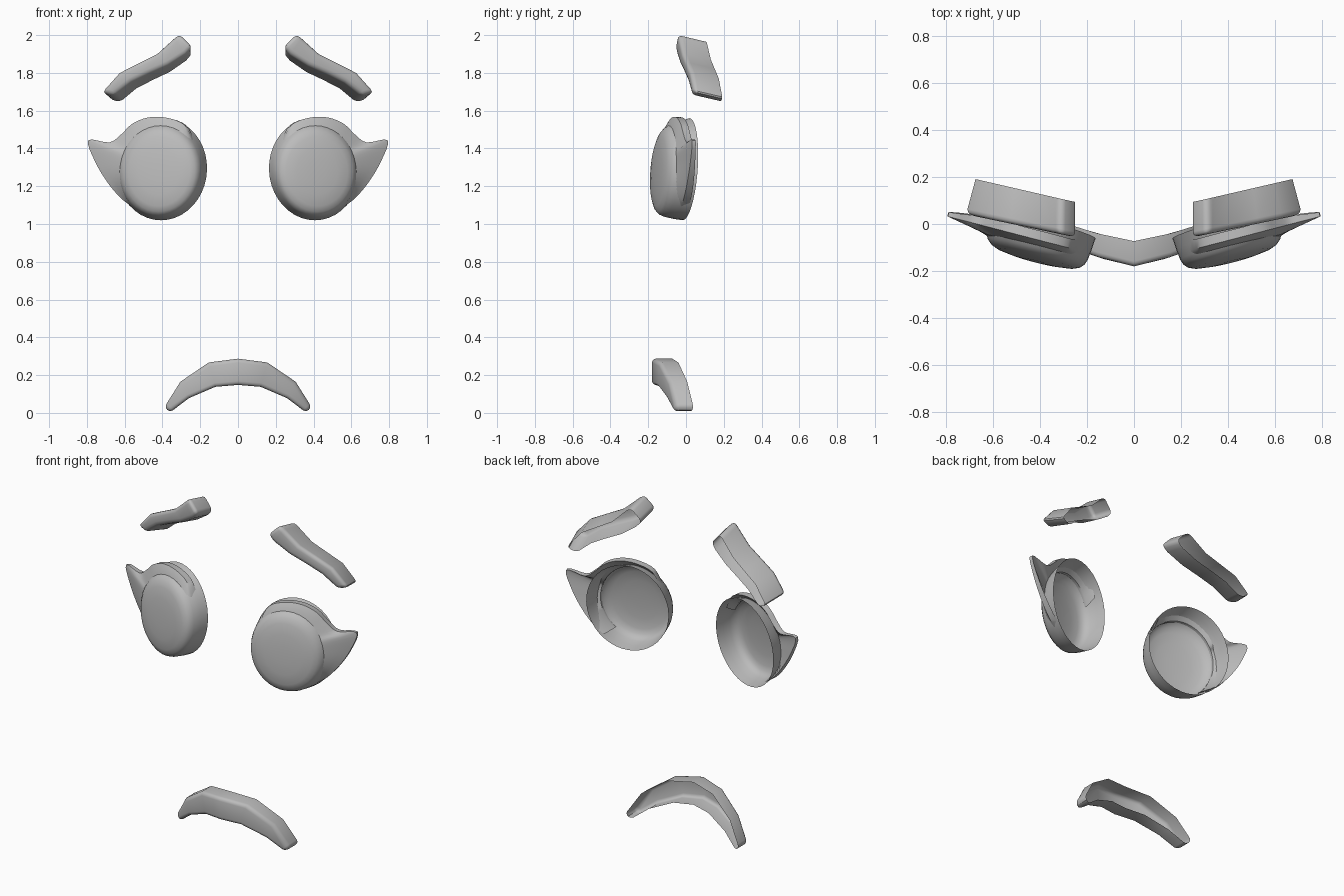
import bpy, bmesh, math
from mathutils import Vector, Matrix

cube = bpy.data.objects.get("Cube")
if cube:
    bpy.data.objects.remove(cube, do_unlink=True)

GREY = (0.5, 0.5, 0.5, 1)
mat = bpy.data.materials.new("plain_grey")
mat.use_nodes = True
mat.diffuse_color = GREY
mat.node_tree.nodes["Principled BSDF"].inputs["Base Color"].default_value = GREY


def finish(name, bm, side=1, angle=40):
    """Turn a bmesh into a smooth shaded object, flipped over x for side -1."""
    bm.normal_update()
    if side < 0:
        bmesh.ops.scale(bm, vec=(-1, 1, 1), verts=bm.verts)
        bmesh.ops.reverse_faces(bm, faces=bm.faces)
    mesh = bpy.data.meshes.new(name)
    bm.to_mesh(mesh)
    bm.free()
    mesh.materials.append(mat)
    ob = bpy.data.objects.new(name, mesh)
    bpy.context.collection.objects.link(ob)
    bpy.ops.object.select_all(action='DESELECT')
    ob.select_set(True)
    bpy.context.view_layer.objects.active = ob
    bpy.ops.object.shade_smooth_by_angle(angle=math.radians(angle))


def bridge(bm, a, b, closed=True):
    n = len(a)
    for i in range(n if closed else n - 1):
        j = (i + 1) % n
        bm.faces.new((a[i], a[j], b[j], b[i]))


def open_back_bar(name, top, bottom, front_y, push, bevel, side=1):
    """Curved bar with a rounded front and an open back."""
    bm = bmesh.new()

    def chain(pts, back):
        return [bm.verts.new(Vector((x, front_y(x), z)) + Vector(push(x)) * back)
                for x, z in pts]
    tf, bf, tb, bb = chain(top, 0), chain(bottom, 0), chain(top, 1), chain(bottom, 1)
    bridge(bm, tf, bf, closed=False)
    bridge(bm, tf + bf[::-1], tb + bb[::-1])
    bmesh.ops.recalc_face_normals(bm, faces=bm.faces)
    sharp = [e for e in bm.edges if e.is_manifold and e.calc_face_angle() > 0.7]
    bmesh.ops.bevel(bm, geom=sharp, offset=bevel, segments=3, profile=0.5,
                    affect='EDGES', clamp_overlap=True)
    finish(name, bm, side)


def spline(pts, steps):
    """Catmull-Rom interpolation through a list of tuples."""
    pts = [Vector(p) for p in pts]
    out = []
    for i in range(len(pts) - 1):
        p0, p1, p2 = pts[max(i - 1, 0)], pts[i], pts[i + 1]
        p3 = pts[min(i + 2, len(pts) - 1)]
        for s in range(steps):
            t = s / steps
            out.append(p1 + (p2 - p0) * (t / 2)
                       + (2 * p0 - 5 * p1 + 4 * p2 - p3) * (t * t / 2)
                       + (3 * p1 - p0 - 3 * p2 + p3) * (t ** 3 / 2))
    return out + [pts[-1]]


# Eye space: x outward, y backward, z up, turned outward and leaned back
eye_frame = (Matrix.Translation((0.403, 0, 1.29))
             @ Matrix.Rotation(math.radians(14.5), 4, 'Z')
             @ Matrix.Rotation(math.radians(-4), 4, 'X'))
RX, RZ = 0.247, 0.271
SKEW = 0.15


def cup_point(r, depth, a):
    """Point on the skewed cup at a share of the rim radius."""
    return (RX * r * math.cos(a) - SKEW * depth, -depth,
            RZ * r * math.sin(a) - SKEW * depth)


# Eye cup profile: share of the rim radius, depth forward
cup_profile = [(1, 0), (0.955, 0.05), (0.905, 0.095), (0.86, 0.118), (0.79, 0.134),
               (0.68, 0.145), (0.45, 0.153), (0.2, 0.157)]


def eye_cup(name, side):
    bm = bmesh.new()
    rings = [[bm.verts.new(cup_point(r, d, k * math.tau / 40)) for k in range(40)]
             for r, d in cup_profile]
    for a, b in zip(rings, rings[1:]):
        bridge(bm, a, b)
    bm.faces.new(rings[-1])
    bmesh.ops.transform(bm, matrix=eye_frame, verts=bm.verts)
    finish(name, bm, side, 60)


# Eyelid stations: angle round the eye, then the outer edge, flaring into a lash
lid_stations = [(150, -.19, .14), (125, -.14, .23), (100, -.04, .268), (78, .06, .268),
                (58, .145, .235), (42, .205, .18), (30, .27, .137), (20, .385, .148),
                (5, .348, .035), (-15, .28, -.075), (-35, .21, -.155), (-52, .15, -.2)]


def eyelid(name, side):
    bm = bmesh.new()
    rows = []
    for deg, u, v in spline(lid_stations, 4):
        a = math.radians(deg)
        flare = max(0, math.hypot(u / RX, v / RZ) - 1)
        thick = 0.04 - 0.02 * min(1, flare / 0.6)
        edge = 0.066 + 0.02 * v / RZ
        front, back = cup_point(0.85, 0.108, a), cup_point(0.85, 0.092, a)
        mid = (front[0] * 0.45 + u * 0.55, -edge - 0.014, front[2] * 0.45 + v * 0.55)
        section = [front, mid, (u, -edge, v), (u, thick - edge, v), back]
        rows.append([bm.verts.new(p) for p in section])
    for a, b in zip(rows, rows[1:]):
        bridge(bm, a, b)
    for end in (rows[0], rows[-1]):
        bm.faces.new(end)
    bmesh.ops.recalc_face_normals(bm, faces=bm.faces)
    bmesh.ops.transform(bm, matrix=eye_frame, verts=bm.verts)
    finish(name, bm, side)


# Eyebrow outline, inner end first; the underside drops toward the back
brow_top = [(.31, 2.01), (.34, 1.985), (.43, 1.905), (.53, 1.855), (.63, 1.805), (.725, 1.7)]
brow_bottom = [(.24, 1.94), (.275, 1.9), (.37, 1.84), (.47, 1.797), (.565, 1.752), (.66, 1.68)]

for label, side in (("left", 1), ("right", -1)):
    eye_cup(label + "_eye", side)
    eyelid(label + "_eyelid", side)
    open_back_bar(label + "_eyebrow", brow_top, brow_bottom,
                  lambda x: -0.05 + 0.21 * (x - 0.28),
                  lambda x: (-0.09 * max(0, x - 0.28), 0.15, -0.035), 0.024, side)

# Downturned mouth, one half mirrored to the other
half_top = [(.155, .267), (.305, .165), (.39, .03)]
half_bottom = [(.12, .138), (.26, .078), (.36, .002)]


def full_arch(half, crown):
    return [(-x, z) for x, z in reversed(half)] + [(0, crown)] + half


open_back_bar("mouth", full_arch(half_top, .287), full_arch(half_bottom, .148),
              lambda x: -0.18 + 0.2 * abs(x) + 0.33 * x * x,
              lambda x: (0, 0.107 - 0.04 * abs(x), 0), 0.024)
